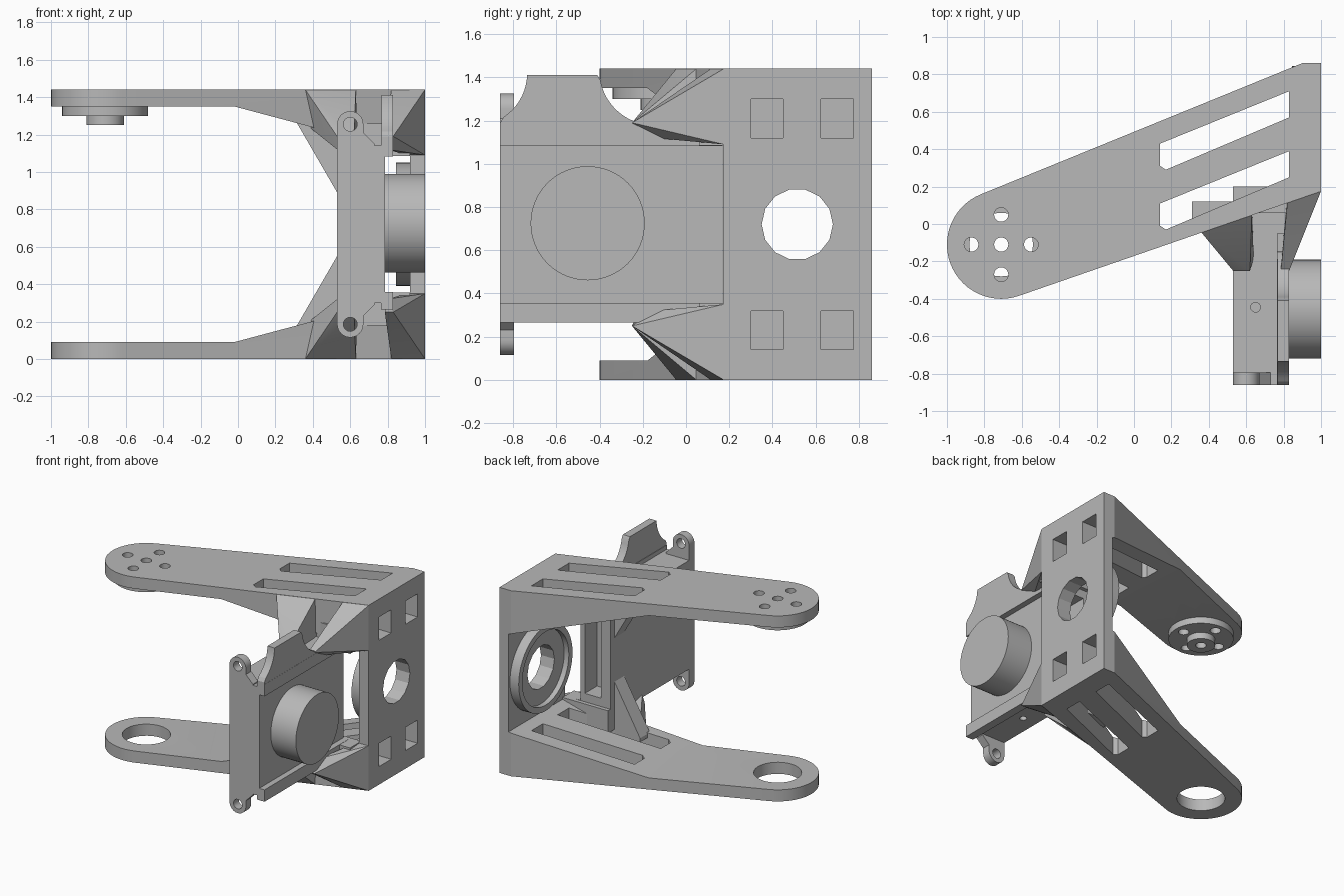
import bpy
import bmesh
from math import sin, cos, pi, radians
from mathutils import Vector

cube = bpy.data.objects.get("Cube")
if cube:
    bpy.data.objects.remove(cube, do_unlink=True)

H = 1.44  # full height; bracket mirrors about H / 2
grey = bpy.data.materials.new("grey plastic")
grey.use_nodes = True
grey.diffuse_color = (0.48, 0.48, 0.48, 1)
grey.node_tree.nodes["Principled BSDF"].inputs["Base Color"].default_value = (0.48, 0.48, 0.48, 1)


def finish(name, bm):
    bmesh.ops.recalc_face_normals(bm, faces=bm.faces)
    me = bpy.data.meshes.new(name)
    bm.to_mesh(me)
    bm.free()
    me.materials.append(grey)
    ob = bpy.data.objects.new(name, me)
    bpy.context.collection.objects.link(ob)
    return ob


def prism(name, pts, axis, lo, hi):
    """Extrude a 2D outline along an axis; outline uses the other two axes in order."""
    bm = bmesh.new()

    def place(p, d):
        v = list(p)
        v.insert("xyz".index(axis), d)
        return bm.verts.new(v)
    a = [place(p, lo) for p in pts]
    b = [place(p, hi) for p in pts]
    bm.faces.new(a)
    bm.faces.new(b)
    for i in range(len(pts)):
        j = (i + 1) % len(pts)
        bm.faces.new((a[i], a[j], b[j], b[i]))
    return finish(name, bm)


def box(name, x, y, z):
    return prism(name, [(x[0], y[0]), (x[1], y[0]), (x[1], y[1]), (x[0], y[1])], "z", *z)


def arc(c, r, start=0, end=360, n=32):
    full = end - start == 360
    steps = n if full else n + 1
    return [(c[0] + r * cos(radians(start + (end - start) * i / n)),
             c[1] + r * sin(radians(start + (end - start) * i / n))) for i in range(steps)]


def hull(name, pts):
    bm = bmesh.new()
    for p in pts:
        bm.verts.new(p)
    res = bmesh.ops.convex_hull(bm, input=bm.verts)
    junk = [v for v in set(res["geom_interior"] + res["geom_unused"]) if isinstance(v, bmesh.types.BMVert)]
    bmesh.ops.delete(bm, geom=junk, context="VERTS")
    bmesh.ops.dissolve_limit(bm, angle_limit=0.01, verts=bm.verts, edges=bm.edges)
    return finish(name, bm)


def combine(ob, others, op="DIFFERENCE"):
    bpy.context.view_layer.objects.active = ob
    for c in others:
        mod = ob.modifiers.new(op, "BOOLEAN")
        mod.operation, mod.solver, mod.object = op, "EXACT", c
        bpy.ops.object.modifier_apply(modifier=mod.name)
        bpy.data.objects.remove(c, do_unlink=True)
    return ob


def flip(z):
    return H - z


# Two wedge arms: tapering side profile intersected with the rounded plan outline
PIVOT = (-0.71, -0.11)
plan = [(0.9, 0.86)] + arc(PIVOT, 0.29, 112, 289, 28) + [(1, 0.175), (1, 0.86)]
profile = [(-1.1, 0), (1, 0), (1, 0.34), (0.92, 0.34), (-0.02, 0.09), (-1.1, 0.09)]
arms = {}
for side, upper in (("lower", False), ("upper", True)):
    pts = [(x, flip(z) if upper else z) for x, z in profile]
    arm = prism(side + "_arm", pts, "y", -1, 1)
    combine(arm, [prism("outline", plan, "z", -0.1, 1.6)], "INTERSECT")
    slots = []
    for dy in (0, -0.32):
        slot = [(0.14, 0.43), (0.14, 0.31), (0.17, 0.29), (0.83, 0.57), (0.83, 0.71)]
        slots.append(prism("slot", [(x, y + dy) for x, y in slot], "z", -0.1, 1.6))
    combine(arm, slots)
    arms[side] = arm

# Pivot bore in the lower arm, horn disc with screw holes on the upper arm
combine(arms["lower"], [prism("bore", arc(PIVOT, 0.17), "z", -0.1, 0.5)])
horn = prism("horn_disc", arc(PIVOT, 0.23, n=48), "z", 1.30, 1.352)
hub = prism("horn_hub", arc(PIVOT, 0.1), "z", 1.25, 1.302)
centres = [PIVOT] + arc(PIVOT, 0.16, n=4)
for ob in (arms["upper"], horn):
    combine(ob, [prism("screw_hole", arc(c, 0.038, n=20), "z", 1.2, 1.6) for c in centres])
combine(hub, [prism("shaft_hole", arc(PIVOT, 0.038, n=20), "z", 1.2, 1.6)])

# Back plate with round hole and four square holes
EYE = (0.515, H / 2)
plate = box("back_plate", (0.92, 1), (0.172, 0.86), (0, H))


def square_holes():
    return [box("window", (0.86, 1.1), (y, y + 0.15), z)
            for y in (0.30, 0.625) for z in ((0.14, 0.32), (1.12, 1.30))]


combine(plate, square_holes() + [prism("eye", arc(EYE, 0.165, n=14), "x", 0.8, 1.1)])
for arm in arms.values():
    combine(arm, square_holes())

# Raised bearing ring on the inside of the back plate
ring = prism("bearing_ring", arc(EYE, 0.33, n=48), "x", 0.845, 0.925)
combine(ring, [prism("recess", arc(EYE, 0.285, n=48), "x", 0.8, 0.885),
               prism("eye", arc(EYE, 0.165, n=14), "x", 0.8, 1.1)])

# Motor housing with a slot in its rear
body = box("motor_housing", (0.53, 0.785), (-0.86, 0.17), (0.355, 1.09))
combine(body, [box("rear_slot", (0.61, 0.75), (0.02, 0.3), (0.42, 1.02))])
shaft = prism("output_drum", arc((-0.455, 0.725), 0.264, n=64), "x", 0.77, 1.0)

for side, upper in (("lower", False), ("upper", True)):
    def zz(a, b):
        return (flip(b), flip(a)) if upper else (a, b)

    def pts3(ps):
        return [(x, y, z if upper else flip(z)) for x, y, z in ps]

    # Housing wall with its screw hole, and outer rail
    wall = box(side + "_wall", (0.53, 0.83), (-0.86, 0.17), zz(0.298, 0.357))
    combine(wall, [prism("hole", arc((0.65, -0.445), 0.026, n=16), "z", *zz(0.25, 0.34))])
    box(side + "_rail", (0.765, 0.83), (-0.86, -0.05), zz(0.265, 0.32))
    box(side + "_root", (0.53, 0.92), (0.06, 0.2), zz(0.18, 0.355))

    # Screw tab at the front
    tab = [(0.53, 1.12), (0.73, 1.12), (0.73, 1.15), (0.67, 1.21)]
    tab += arc((0.6, 1.255), 0.07, 0, 180, 16)
    ear = prism(side + "_screw_tab", [(x, z if upper else flip(z)) for x, z in tab], "y", -0.86, -0.795)
    hz = 1.255 if upper else flip(1.255)
    combine(ear, [prism("hole", arc((0.6, hz), 0.037, n=20), "y", -1, -0.7)])

    # Sloping struts joining housing and arm
    hull(side + "_inner_strut", pts3([
        (0.36, -0.045, 1.44), (0.63, 0.048, 1.44), (0.38, 0.02, 1.24), (0.63, 0.1, 1.15),
        (0.53, -0.25, 1.19), (0.62, -0.25, 1.19), (0.53, -0.22, 1.12), (0.64, -0.18, 1.12)]))
    hull(side + "_outer_strut", pts3([
        (0.82, 0.115, 1.44), (1, 0.175, 1.44), (1, 0.175, 1.09), (0.90, 0.175, 1.09),
        (0.82, 0.175, 1.2), (0.785, -0.25, 1.19), (0.83, -0.25, 1.19), (0.80, -0.15, 1.12)]))

    # Thin corner fin on the inside
    fin = [(0.31, 1.27), (0.53, 0.89), (0.56, 0.89), (0.56, 1.3), (0.31, 1.3)]
    prism(side + "_fin", [(x, z if upper else flip(z)) for x, z in fin], "y", 0.0, 0.12)

# Tall scalloped lug above the housing
lug = [(-0.86, 1.1), (-0.86, 1.19)] + arc((-0.98, 1.42), 0.245, -56, -6, 8)
lug += [(-0.735, 1.41), (-0.41, 1.41)] + arc((-0.15, 1.43), 0.25, 190, 270, 12) + [(-0.1, 1.1)]
prism("scalloped_lug", lug, "x", 0.768, 0.829)

# Keep flat faces flat and round walls smooth
for ob in bpy.context.scene.objects:
    ob.select_set(ob.type == "MESH" and grey.name in ob.data.materials)
bpy.context.view_layer.objects.active = plate
bpy.ops.object.shade_smooth_by_angle(angle=radians(20))
